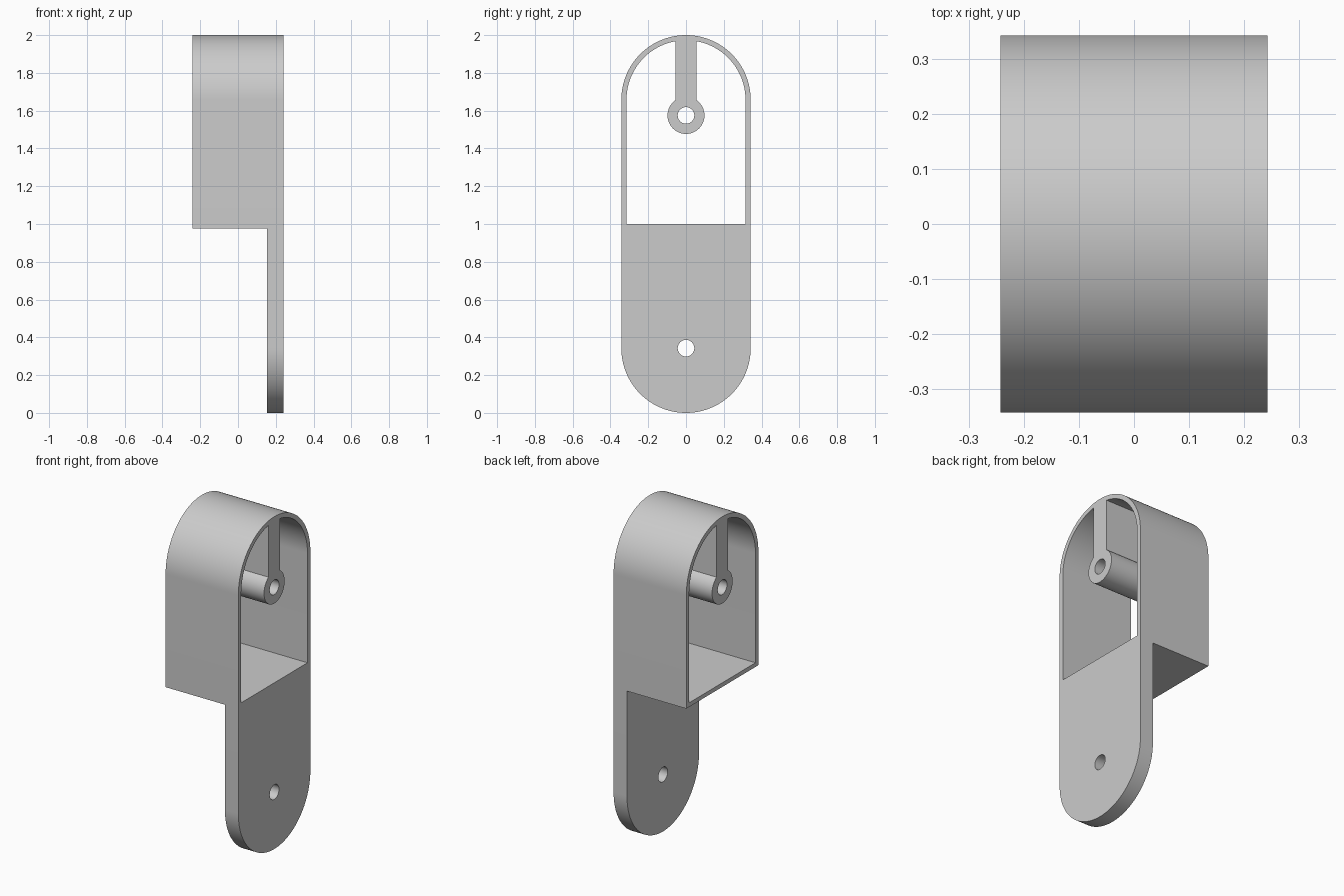
import bpy
import bmesh
from math import sin, cos, pi, asin, radians

cube = bpy.data.objects.get("Cube")
if cube:
    bpy.data.objects.remove(cube)

# Main dimensions
R = 0.3425               # outer end radius
WALL = 0.0275
RIN = R - WALL           # cavity radius
X_BACK, X_TAB, X_FACE = -0.242, 0.153, 0.242
ARCH_Z = 2 - R           # centre of the top arch
FLOOR, BASE = 1.0, 0.975
BOSS_Z, BOSS_R, HOLE_R = 1.575, 0.098, 0.044
WEB = 0.055              # half width of the hanging web

grey = bpy.data.materials.new("light grey")
grey.use_nodes = True
colour = (0.6, 0.6, 0.6, 1)
grey.diffuse_color = colour
grey.node_tree.nodes["Principled BSDF"].inputs["Base Color"].default_value = colour


def arc(cz, r, start, end, steps):
    """Points (y, z) along an arc centred on y = 0."""
    angles = [start + (end - start) * i / steps for i in range(steps + 1)]
    return [(r * cos(a), cz + r * sin(a)) for a in angles]


def circle(cz, r):
    return arc(cz, r, 0, 2 * pi, 40)[:-1]


def extrude_profile(name, loops, x0, x1):
    """Fill an outline with holes in the yz plane and extrude it along x."""
    bm = bmesh.new()
    edges = []
    for loop in loops:
        verts = [bm.verts.new((x0, y, z)) for y, z in loop]
        edges += [bm.edges.new((v, verts[i - 1])) for i, v in enumerate(verts)]
    bmesh.ops.triangle_fill(bm, use_beauty=True, edges=edges, normal=(1, 0, 0))
    cap = bmesh.ops.extrude_face_region(bm, geom=bm.faces[:])
    moved = [g for g in cap["geom"] if isinstance(g, bmesh.types.BMVert)]
    bmesh.ops.translate(bm, verts=moved, vec=(x1 - x0, 0, 0))
    bmesh.ops.recalc_face_normals(bm, faces=bm.faces[:])
    mesh = bpy.data.meshes.new(name)
    bm.to_mesh(mesh)
    bm.free()
    mesh.materials.append(grey)
    obj = bpy.data.objects.new(name, mesh)
    bpy.context.collection.objects.link(obj)
    bpy.ops.object.select_all(action='DESELECT')
    obj.select_set(True)
    bpy.context.view_layer.objects.active = obj
    bpy.ops.object.shade_smooth_by_angle(angle=radians(30))
    return obj


# Housing: arched shell with a web and bored boss left standing in its cavity
shell = [(-R, BASE), (R, BASE)] + arc(ARCH_Z, R, 0, pi, 64)
web_top = pi / 2 - asin(WEB / RIN)
web_foot = pi / 2 - asin(WEB / BOSS_R)
cavity = [(RIN, FLOOR)]
cavity += arc(ARCH_Z, RIN, 0, web_top, 30)
cavity += arc(BOSS_Z, BOSS_R, web_foot, -pi - web_foot, 40)
cavity += arc(ARCH_Z, RIN, pi - web_top, pi, 30)
cavity += [(-RIN, FLOOR)]
extrude_profile("housing", [shell, cavity, circle(BOSS_Z, HOLE_R)], X_BACK, X_FACE)

# Mounting tab: rounded plate with a screw hole, flush with the housing's face
tab = [(R, BASE), (-R, BASE)] + arc(R, R, pi, 2 * pi, 64)
extrude_profile("mounting_tab", [tab, circle(R, HOLE_R)], X_TAB, X_FACE)
